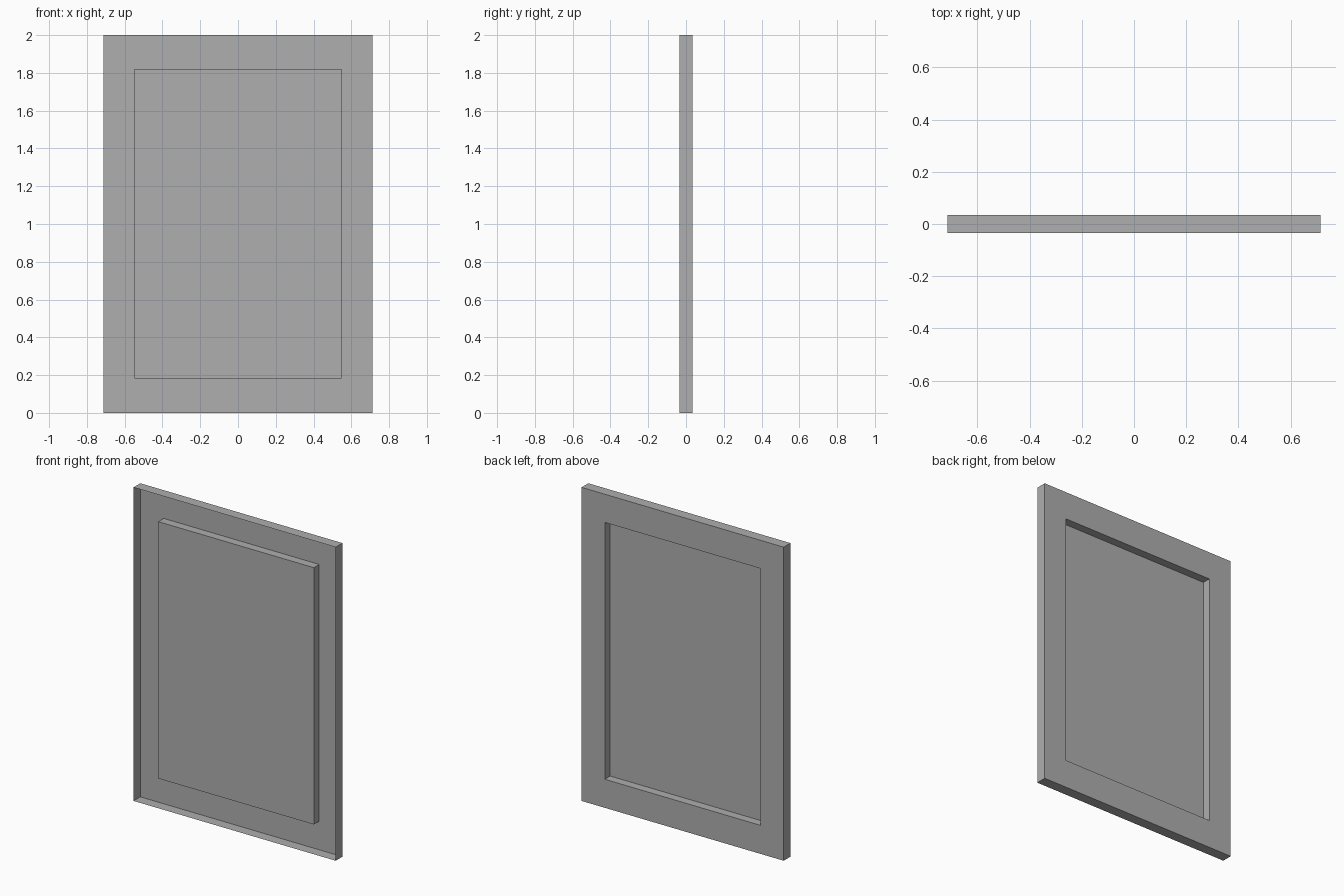
import bpy, bmesh

if "Cube" in bpy.data.objects:
    bpy.data.objects.remove(bpy.data.objects["Cube"])

HALF_W, HEIGHT = 0.713, 2.0        # outer size
PANEL_W, PANEL_Z0, PANEL_Z1 = 0.549, 0.182, 1.82
FRONT, BACK, PANEL_Y = -0.034, 0.034, -0.02


def loop(bm, half_w, z0, z1, y):
    """Rectangle of vertices in the XZ plane."""
    return [bm.verts.new((x, y, z)) for x, z in
            ((-half_w, z0), (half_w, z0), (half_w, z1), (-half_w, z1))]


def bridge(bm, a, b):
    for i in range(4):
        j = (i + 1) % 4
        bm.faces.new((a[i], a[j], b[j], b[i]))


# Pressed thin sheet: outer rim, flat border, embossed centre panel
bm = bmesh.new()
loops = [loop(bm, HALF_W, 0, HEIGHT, FRONT),
         loop(bm, HALF_W, 0, HEIGHT, BACK),
         loop(bm, PANEL_W, PANEL_Z0, PANEL_Z1, BACK),
         loop(bm, PANEL_W, PANEL_Z0, PANEL_Z1, PANEL_Y)]
for a, b in zip(loops, loops[1:]):
    bridge(bm, a, b)
panel = bm.faces.new(loops[-1])

# Outward normals point to the back of the sheet
bmesh.ops.recalc_face_normals(bm, faces=bm.faces[:])
if panel.normal.y < 0:
    bmesh.ops.reverse_faces(bm, faces=bm.faces[:])

mesh = bpy.data.meshes.new("door_panel")
bm.to_mesh(mesh)
bm.free()

# Dark grey finish
grey = bpy.data.materials.new("dark_grey")
grey.diffuse_color = (0.425, 0.425, 0.425, 1)
grey.use_nodes = True
grey.node_tree.nodes["Principled BSDF"].inputs["Base Color"].default_value = grey.diffuse_color
mesh.materials.append(grey)
bpy.context.collection.objects.link(bpy.data.objects.new("door_panel", mesh))
